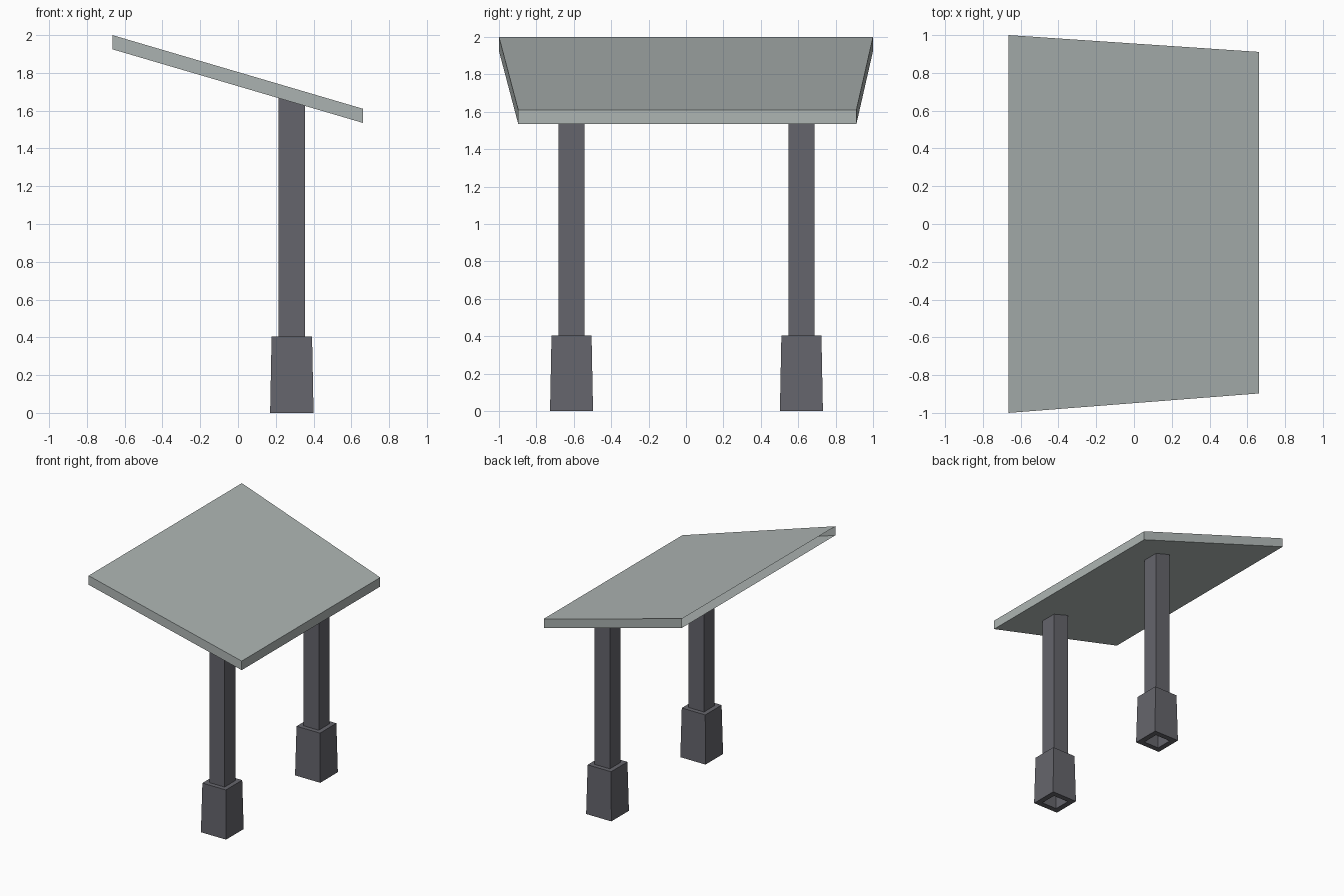
import bpy, bmesh

if "Cube" in bpy.data.objects:
    bpy.data.objects.remove(bpy.data.objects["Cube"])


def material(name, color):
    m = bpy.data.materials.new(name)
    m.diffuse_color = (*color, 1)
    m.use_nodes = True
    m.node_tree.nodes["Principled BSDF"].inputs["Base Color"].default_value = m.diffuse_color
    return m


def make_object(name, bm, mat):
    me = bpy.data.meshes.new(name)
    bm.to_mesh(me)
    bm.free()
    me.materials.append(mat)
    ob = bpy.data.objects.new(name, me)
    bpy.context.collection.objects.link(ob)


def add_ring(bm, x, y, half, z):
    """Square loop of vertices around (x, y)."""
    return [bm.verts.new((x + sx * half, y + sy * half, z))
            for sx, sy in ((-1, -1), (1, -1), (1, 1), (-1, 1))]


def bridge(bm, a, b):
    for i in range(4):
        j = (i + 1) % 4
        bm.faces.new((a[i], a[j], b[j], b[i]))


light = material("roof_grey", (0.42, 0.46, 0.45))
dark = material("post_grey", (0.13, 0.13, 0.15))

# Sloping tapered roof, hollow and open along its high edge
XL, XR, THICK = -0.665, 0.662, 0.075
outline = [(XL, -1.0, 2.0), (XR, -0.897, 1.61), (XR, 0.911, 1.61), (XL, 1.0, 2.0)]
bm = bmesh.new()
top = [bm.verts.new(p) for p in outline]
low = [bm.verts.new((x, y, z - THICK)) for x, y, z in outline]
bm.faces.new(top)
bm.faces.new(low[::-1])
for i in range(3):
    bm.faces.new((low[i], low[i + 1], top[i + 1], top[i]))
make_object("roof_panel", bm, light)


def underside(x):
    return 2.0 - THICK - 0.39 * (x - XL) / (XR - XL)


PX, HALF, BASE_TOP = 0.285, 0.07, 0.405
for label, py in (("front", -0.612), ("back", 0.617)):
    # Square post cut to the slope of the roof
    bm = bmesh.new()
    a = add_ring(bm, PX, py, HALF, BASE_TOP - 0.005)
    b = add_ring(bm, PX, py, HALF, 0)
    for v in b:
        v.co.z = underside(v.co.x)
    bridge(bm, a, b)
    bm.faces.new(a[::-1])
    bm.faces.new(b)
    make_object(label + "_post", bm, dark)

    # Tapered footing with a square hole through it
    bm = bmesh.new()
    rings = [add_ring(bm, PX, py, h, z) for h, z in
             ((0.115, 0), (0.107, BASE_TOP), (HALF, BASE_TOP), (HALF, 0))]
    for i in range(4):
        bridge(bm, rings[i], rings[(i + 1) % 4])
    make_object(label + "_footing", bm, dark)
